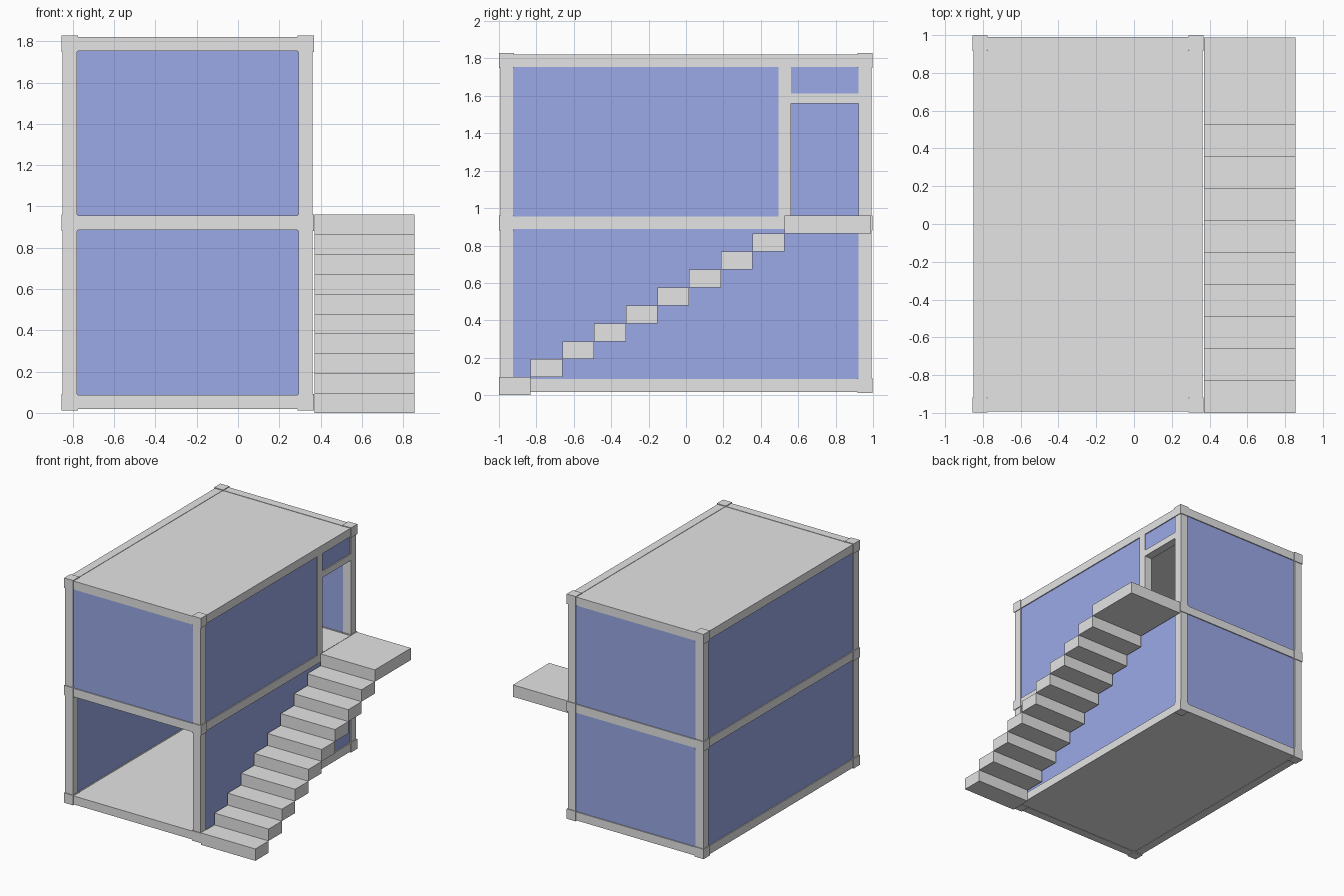
import bpy
import bmesh
from mathutils import Matrix, Vector

if "Cube" in bpy.data.objects:
    bpy.data.objects.remove(bpy.data.objects["Cube"], do_unlink=True)


def material(name, rgb):
    m = bpy.data.materials.new(name)
    m.use_nodes = True
    m.diffuse_color = (*rgb, 1)
    m.node_tree.nodes["Principled BSDF"].inputs["Base Color"].default_value = (*rgb, 1)
    return m


GREY = material("concrete grey", (0.78, 0.78, 0.78))
BLUE = material("wall blue", (0.33, 0.405, 0.81))


def boxes(name, mat, spans):
    """One object from boxes given as (x range, y range, z range)."""
    bm = bmesh.new()
    for span in spans:
        lo, hi = (Vector(c) for c in zip(*span))
        place = Matrix.Translation((lo + hi) / 2) @ Matrix.Diagonal((*(hi - lo), 1))
        bmesh.ops.create_cube(bm, size=1, matrix=place)
    mesh = bpy.data.meshes.new(name)
    bm.to_mesh(mesh)
    bm.free()
    mesh.materials.append(mat)
    ob = bpy.data.objects.new(name, mesh)
    bpy.context.collection.objects.link(ob)
    return ob


def around(c, half):
    return (c - half, c + half)


# Frame grid: post centres and beam levels
XS = (-0.815, 0.328)
YS = (-0.959, 0.957)
ZS = (0.052, 0.921, 1.788)
BAR, JOINT = 0.034, 0.04
LEVELS = list(zip(ZS, ZS[1:]))

boxes("frame_joints", GREY, [(around(x, JOINT), around(y, JOINT), around(z, JOINT))
                             for x in XS for y in YS for z in ZS])
boxes("posts", GREY, [(around(x, BAR), around(y, BAR), (ZS[0], ZS[-1])) for x in XS for y in YS])
boxes("side_beams", GREY, [(around(x, BAR), YS, around(z, BAR)) for x in XS for z in ZS])
boxes("cross_beams", GREY, [(XS, around(y, BAR), around(z, BAR)) for y in YS for z in ZS])

# Ground floor, upper floor and roof, just inside the beam faces
for name, z in zip(("ground_floor", "upper_floor", "roof"), ZS):
    boxes(name, GREY, [(XS, YS, around(z, BAR - 0.003))])

# Solid walls, slightly recessed in the frame; the ground floor front is open
WALL = BAR - 0.008
boxes("left_walls", BLUE, [(around(XS[0], WALL), YS, lv) for lv in LEVELS])
boxes("back_walls", BLUE, [(XS, around(YS[1], WALL), lv) for lv in LEVELS])
boxes("front_wall", BLUE, [(XS, around(YS[0], WALL), LEVELS[1])])

# Right-hand side in the stair wall: doorway with a panel above it
side = around(XS[1], WALL)
JAMB, LINTEL = (0.495, 0.562), (1.56, 1.612)
boxes("stair_wall_lower", BLUE, [(side, YS, LEVELS[0])])
boxes("stair_wall_upper", BLUE, [(side, (YS[0], JAMB[0]), LEVELS[1])])
boxes("panel_over_door", BLUE, [(side, (JAMB[1], YS[1]), (LINTEL[1], ZS[2]))])
boxes("door_frame", GREY, [(around(XS[1], BAR), JAMB, LEVELS[1]),
                           (around(XS[1], BAR), (JAMB[1], YS[1]), LINTEL)])

# Outside stairs and landing
STAIR_X, RISE, RUN, COUNT = (0.37, 0.855), 0.096, 0.1695, 9
boxes("stairs", GREY, [(STAIR_X, (-1 + i * RUN, -1 + (i + 1) * RUN), (i * RISE, (i + 1) * RISE))
                       for i in range(COUNT)])
boxes("landing", GREY, [(STAIR_X, (-1 + COUNT * RUN, 0.988), (COUNT * RISE, (COUNT + 1) * RISE))])
